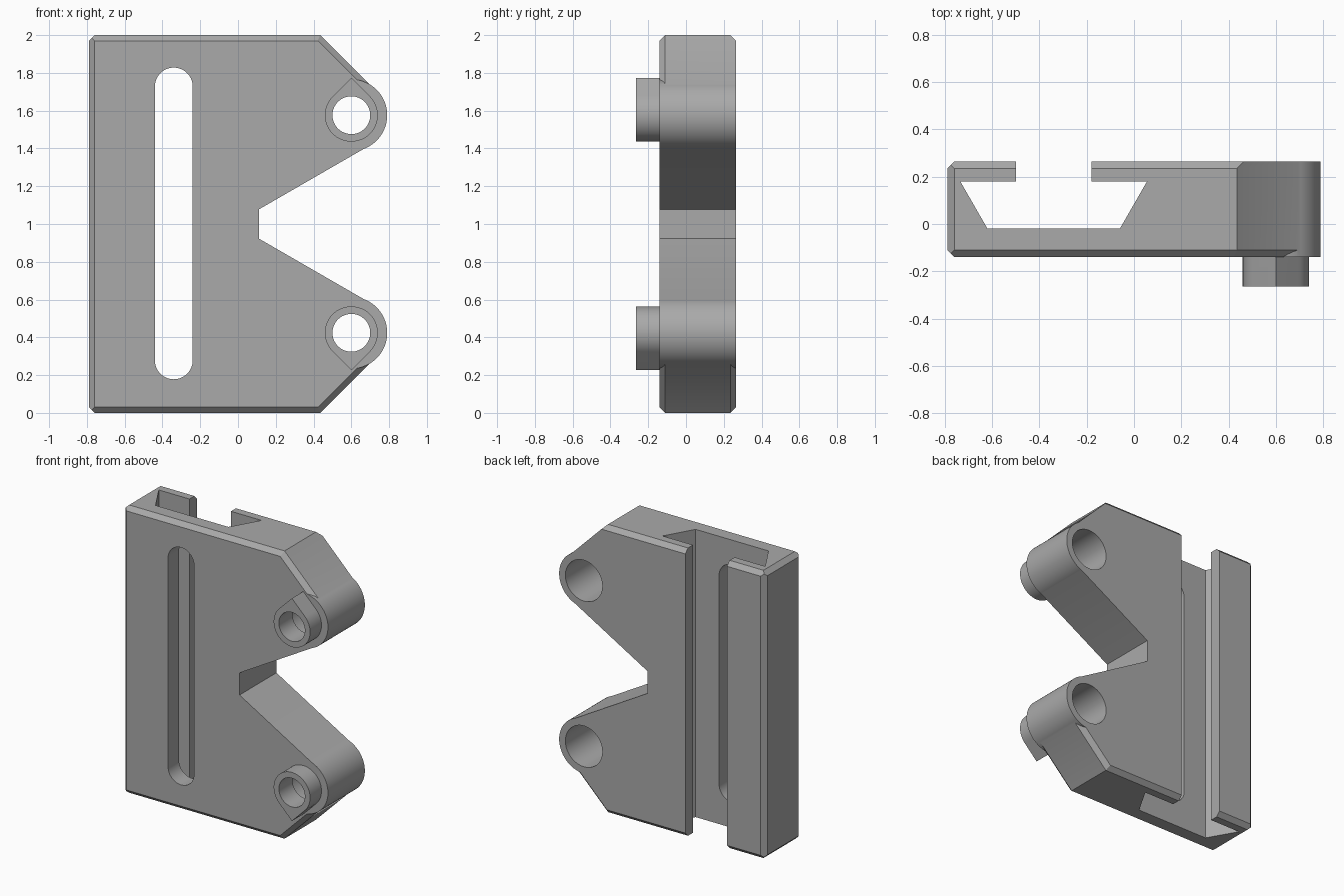
import bpy, bmesh
from math import cos, sin, pi, radians
from mathutils import Vector

cube = bpy.data.objects.get("Cube")
if cube:
    bpy.data.objects.remove(cube, do_unlink=True)

FRONT, BACK = -0.14, 0.265
LUGS = ((0.6, 0.424, -1), (0.6, 1.576, 1))   # x, z, outward direction
CH = 0.03

grey = bpy.data.materials.new("satin grey")
grey.use_nodes = True
colour = (0.4, 0.4, 0.4, 1)
grey.diffuse_color = colour
grey.node_tree.nodes["Principled BSDF"].inputs["Base Color"].default_value = colour


def prism(name, points, start, end, axis="y"):
    """Extrude a 2D outline along y (outline in xz) or z (outline in xy)."""
    place = (lambda a, b, d: (a, d, b)) if axis == "y" else (lambda a, b, d: (a, b, d))
    bm = bmesh.new()
    face = bm.faces.new([bm.verts.new(place(a, b, start)) for a, b in points])
    out = bmesh.ops.extrude_face_region(bm, geom=[face])
    moved = [v for v in out["geom"] if isinstance(v, bmesh.types.BMVert)]
    bmesh.ops.translate(bm, verts=moved, vec=place(0, 0, end - start))
    bmesh.ops.recalc_face_normals(bm, faces=bm.faces)
    mesh = bpy.data.meshes.new(name)
    bm.to_mesh(mesh)
    bm.free()
    mesh.materials.append(grey)
    obj = bpy.data.objects.new(name, mesh)
    bpy.context.collection.objects.link(obj)
    return obj


def arc(x, z, r, a0=0, a1=360, n=64):
    full = abs(a1 - a0) == 360
    steps = n if full else n + 1
    return [(x + r * cos(radians(a0 + (a1 - a0) * i / n)),
             z + r * sin(radians(a0 + (a1 - a0) * i / n))) for i in range(steps)]


def combine(base, tool, operation):
    mod = base.modifiers.new(tool.name, "BOOLEAN")
    mod.operation, mod.solver, mod.object = operation, "EXACT", tool
    bpy.context.view_layer.objects.active = base
    bpy.ops.object.modifier_apply(modifier=mod.name)
    bpy.data.objects.remove(tool, do_unlink=True)


def bevel_plane(bm, point, normal):
    geom = list(bm.verts) + list(bm.edges) + list(bm.faces)
    cut = bmesh.ops.bisect_plane(bm, geom=geom, plane_co=point,
                                 plane_no=normal, clear_outer=True)
    rim = [e for e in cut["geom_cut"] if isinstance(e, bmesh.types.BMEdge)]
    if rim:
        bmesh.ops.contextual_create(bm, geom=rim)


# Main plate: convex outline, then chamfers along its outer edges
body = prism("bracket_body", [(-0.79, 0), (0.435, 0), (0.695, 0.26),
                              (0.695, 1.74), (0.435, 2), (-0.79, 2)], FRONT, BACK)
bm = bmesh.new()
bm.from_mesh(body.data)
left, up, down = Vector((-1, 0, 0)), Vector((0, 0, 1)), Vector((0, 0, -1))
front, back = Vector((0, -1, 0)), Vector((0, 1, 0))
slope_up, slope_down = Vector((1, 0, 1)).normalized(), Vector((1, 0, -1)).normalized()
corner = {"left": Vector((-0.79, 0, 0)), "top": Vector((0.435, 0, 2)),
          "bottom": Vector((0.435, 0, 0))}
sides = ((left, corner["left"], True), (up, corner["top"], True),
         (down, corner["bottom"], True), (slope_up, corner["top"], False),
         (slope_down, corner["bottom"], True))
for normal, point, both in sides:
    bevel_plane(bm, point + Vector((0, FRONT, 0)) - normal * CH, normal + front)
    if both:
        bevel_plane(bm, point + Vector((0, BACK, 0)) - normal * CH, normal + back)
for z, direction in ((0, down), (2, up)):
    bevel_plane(bm, Vector((-0.79 + CH, 0, z)), left + direction)
bmesh.ops.recalc_face_normals(bm, faces=bm.faces)
bm.to_mesh(body.data)
bm.free()

# Tapered notch between the two arms
reach = 0.89 * 0.577
combine(body, prism("notch", [(0.11, 0.923), (0.11, 1.077), (1, 1.077 + reach),
                              (1, 0.923 - reach)], -1, 1), "DIFFERENCE")

# Dovetail channel open to the back
combine(body, prism("channel", [(-0.62, -0.02), (-0.06, -0.02), (0.055, 0.18),
                                (-0.18, 0.18), (-0.18, 0.5), (-0.5, 0.5),
                                (-0.5, 0.18), (-0.735, 0.18)], -1, 3, "z"), "DIFFERENCE")

# Long rounded slot in the front wall
slot = arc(-0.34, 1.728, 0.1, 0, 180, 32) + arc(-0.34, 0.278, 0.1, 180, 360, 32)
combine(body, prism("slot", slot, -0.5, 0.1), "DIFFERENCE")

# Round lugs, teardrop bosses and stepped holes
for x, z, s in LUGS:
    combine(body, prism("lug", arc(x, z, 0.19), FRONT, BACK), "UNION")
    drop = arc(x, z, 0.14, s * 135, s * 405, 48) + [(x, z + s * 0.14 * 2 ** 0.5)]
    combine(body, prism("boss", drop, -0.265, FRONT + 0.01), "UNION")
    combine(body, prism("bore", arc(x, z, 0.1), -0.5, 0.5), "DIFFERENCE")
    combine(body, prism("counterbore", arc(x, z, 0.142), -0.115, 0.5), "DIFFERENCE")

bpy.ops.object.select_all(action="DESELECT")
body.select_set(True)
bpy.context.view_layer.objects.active = body
bpy.ops.object.shade_smooth_by_angle(angle=radians(25))
